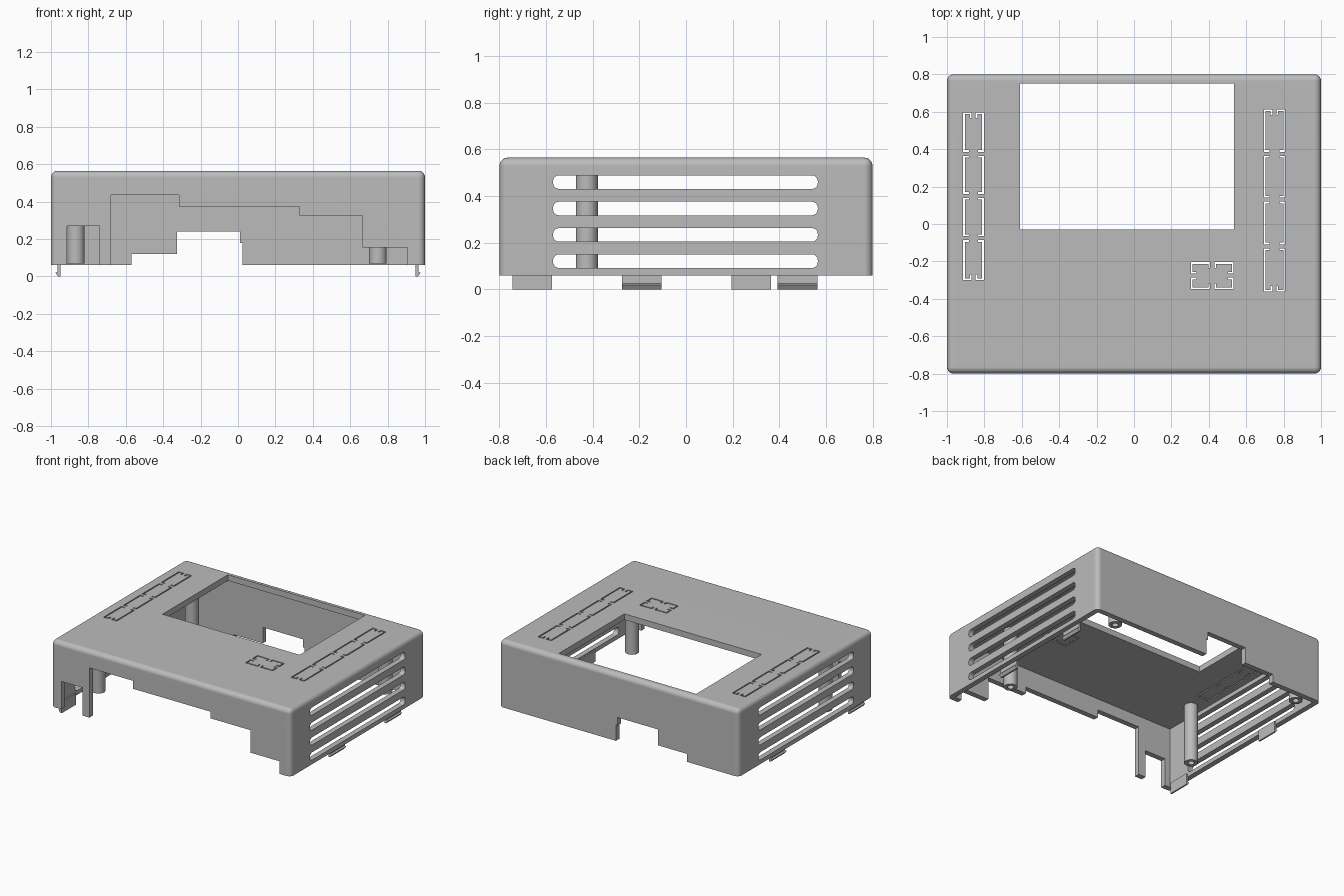
import bpy
import bmesh
from math import radians
from mathutils import Matrix, Vector

if "Cube" in bpy.data.objects:
    bpy.data.objects.remove(bpy.data.objects["Cube"], do_unlink=True)

grey = bpy.data.materials.new("plain grey plastic")
grey.use_nodes = True
grey.diffuse_color = (0.5, 0.5, 0.5, 1)
grey.node_tree.nodes["Principled BSDF"].inputs["Base Color"].default_value = (0.5, 0.5, 0.5, 1)


def finish(name, bm):
    bmesh.ops.recalc_face_normals(bm, faces=bm.faces)
    mesh = bpy.data.meshes.new(name)
    bm.to_mesh(mesh)
    bm.free()
    mesh.materials.append(grey)
    obj = bpy.data.objects.new(name, mesh)
    bpy.context.collection.objects.link(obj)
    return obj


def add_box(bm, low, high):
    low, high = Vector(low), Vector(high)
    size = Matrix.Diagonal((*(high - low), 1))
    made = bmesh.ops.create_cube(bm, size=1, matrix=Matrix.Translation((low + high) / 2) @ size)
    return made["verts"]


def round_edges(bm, verts, rule, radius, segments):
    edges = {e for v in verts for e in v.link_edges if rule(*e.verts)}
    bmesh.ops.bevel(bm, geom=list(edges), offset=radius, segments=segments,
                    profile=0.5, affect="EDGES")


def add_prism(bm, outline, y0, y1):
    """Extrude an outline of (x, z) points from y0 to y1."""
    face = bm.faces.new([bm.verts.new((x, y0, z)) for x, z in outline])
    made = bmesh.ops.extrude_face_region(bm, geom=[face])["geom"]
    moved = [g for g in made if isinstance(g, bmesh.types.BMVert)]
    bmesh.ops.translate(bm, verts=moved, vec=(0, y1 - y0, 0))


def activate(obj):
    bpy.ops.object.select_all(action="DESELECT")
    obj.select_set(True)
    bpy.context.view_layer.objects.active = obj


def cut(target, name, bm):
    cutter = finish(name, bm)
    cutter.hide_render = True
    mod = target.modifiers.new(name, "BOOLEAN")
    mod.operation = "DIFFERENCE"
    mod.solver = "EXACT"
    mod.use_self = True
    mod.object = cutter
    activate(target)
    bpy.ops.object.modifier_apply(modifier=mod.name)
    bpy.data.objects.remove(cutter, do_unlink=True)


def smooth(obj):
    activate(obj)
    bpy.ops.object.shade_smooth_by_angle(angle=radians(30))


BOTTOM, TOP, ROOF, WALL = 0.06, 0.565, 0.52, 0.04

# Outer shell with rounded top and corner edges
bm = bmesh.new()
verts = add_box(bm, (-1, -0.8, BOTTOM), (1, 0.8, TOP))
round_edges(bm, verts, lambda a, b: max(a.co.z, b.co.z) > 0.5, 0.035, 5)
shell = finish("housing_shell", bm)

# Hollow interior
bm = bmesh.new()
add_box(bm, (WALL - 1, WALL - 0.8, -0.1), (1 - WALL, 0.8 - WALL, ROOF))
cut(shell, "interior_cutter", bm)

# Large window in the roof
bm = bmesh.new()
add_box(bm, (-0.61, -0.03, 0.45), (0.535, 0.75, 0.7))
cut(shell, "window_cutter", bm)

# Stepped front openings and rear opening
bm = bmesh.new()
add_prism(bm, [(-0.915, 0), (-0.915, 0.27), (-0.74, 0.27), (-0.74, 0)], -0.9, -0.72)
add_prism(bm, [(-0.68, 0), (-0.68, 0.435), (-0.315, 0.435), (-0.315, 0.375),
               (0.33, 0.375), (0.33, 0.325), (0.665, 0.325), (0.665, 0.155),
               (0.905, 0.155), (0.905, 0)], -0.9, -0.72)
add_prism(bm, [(-0.57, 0), (-0.57, 0.12), (-0.325, 0.12), (-0.325, 0.24),
               (0.01, 0.24), (0.01, 0.18), (0.025, 0.18), (0.025, 0)], 0.72, 0.9)
cut(shell, "opening_cutter", bm)

# Four rounded ventilation slots through both sides
bm = bmesh.new()
for row in range(4):
    z = 0.092 + row * 0.113
    verts = add_box(bm, (-1.1, -0.57, z), (1.1, 0.565, z + 0.058))
    round_edges(bm, verts, lambda a, b: abs(a.co.x - b.co.x) > 1, 0.025, 5)
cut(shell, "side_slot_cutter", bm)


# Break-out panels: a groove outline interrupted by bridges with relief slits
def panel_grooves(bm, x0, x1, y0, y1, bridges):
    g, half, slit = 0.009, 0.011, 0.03

    def groove(ax, ay, bx, by):
        add_box(bm, (min(ax, bx), min(ay, by), 0.45), (max(ax, bx), max(ay, by), 0.65))

    mid = (x0 + x1) / 2
    for y, inward in ((y0, 1), (y1, -1)):
        groove(x0, y, mid - half, y + inward * g)
        groove(mid + half, y, x1, y + inward * g)
        for side in (-1, 1):
            groove(mid + side * half, y, mid + side * (half + g), y + inward * slit)
    for x, inward in ((x0, 1), (x1, -1)):
        stops = [y0] + [b + s * half for b in bridges for s in (-1, 1)] + [y1]
        for start, end in zip(stops[::2], stops[1::2]):
            groove(x, start, x + inward * g, end)
        for b in bridges:
            for side in (-1, 1):
                groove(x, b + side * half, x + inward * slit, b + side * (half + g))


for name, panel in {
    "right_panel": (-0.913, -0.803, -0.3, 0.597, (-0.075, 0.15, 0.375)),
    "left_panel": (0.695, 0.807, -0.362, 0.613, (-0.12, 0.13, 0.375)),
    "small_panel": (0.305, 0.532, -0.348, -0.204, (-0.276,)),
}.items():
    bm = bmesh.new()
    panel_grooves(bm, *panel)
    cut(shell, name + "_cutter", bm)

smooth(shell)
weighted = shell.modifiers.new("flat_face_normals", "WEIGHTED_NORMAL")
weighted.keep_sharp = True

# Screw pillars with blind holes in their lower ends
for side, x in (("right", -0.867), ("left", 0.748)):
    for end, y in (("front", -0.425), ("back", 0.69)):
        bm = bmesh.new()
        profile = [(0, 0.25), (0.022, 0.25), (0.022, 0.07), (0.047, 0.07),
                   (0.047, 0.53), (0, 0.53)]
        points = [bm.verts.new((x + r, y, z)) for r, z in profile]
        edges = [bm.edges.new(pair) for pair in zip(points, points[1:])]
        bmesh.ops.spin(bm, geom=points + edges, cent=(x, y, 0), axis=(0, 0, 1),
                       angle=radians(360), steps=32)
        bmesh.ops.remove_doubles(bm, verts=bm.verts, dist=0.0005)
        smooth(finish(f"{end}_{side}_screw_pillar", bm))

# Snap hooks under the side walls, with outward barbs
hook = [(0.95, 0.085), (0.95, 0), (0.962, 0), (0.976, 0.02), (0.965, 0.025), (0.965, 0.085)]
for side, sign, starts in (("right", -1, (-0.745, 0.195)), ("left", 1, (-0.275, 0.393))):
    for end, y in zip(("front", "back"), starts):
        bm = bmesh.new()
        add_prism(bm, [(sign * x, z) for x, z in hook], y, y + 0.17)
        finish(f"{end}_{side}_snap_hook", bm)
